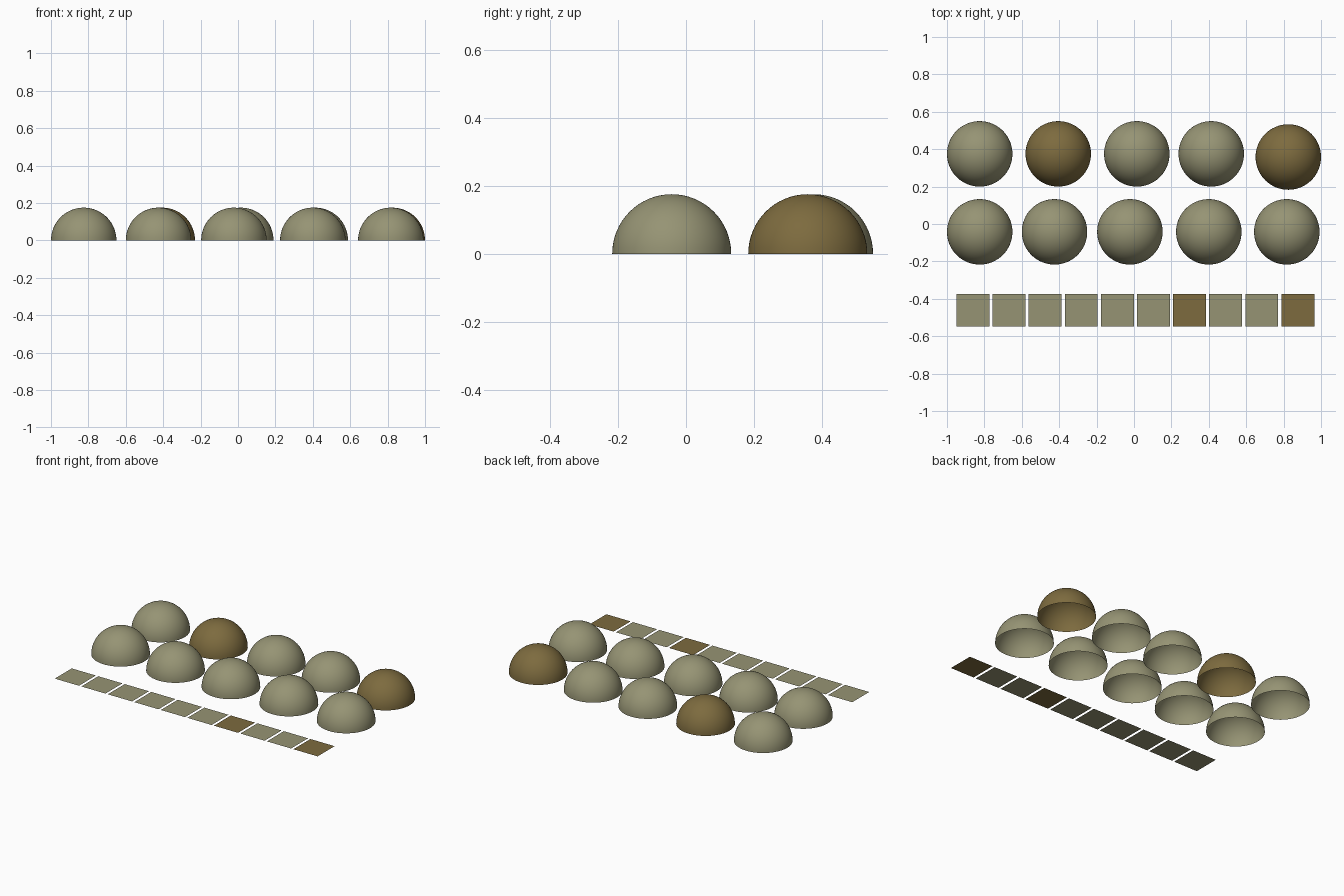
import bpy, bmesh, math

if "Cube" in bpy.data.objects:
    bpy.data.objects.remove(bpy.data.objects["Cube"])

def material(name, rgb):
    m = bpy.data.materials.new(name)
    m.diffuse_color = (*rgb, 1)
    m.use_nodes = True
    m.node_tree.nodes["Principled BSDF"].inputs["Base Color"].default_value = m.diffuse_color
    return m

SAGE = material("sage green", (0.305, 0.295, 0.175))
BROWN = material("olive brown", (0.205, 0.147, 0.049))

R = 0.175        # dome radius
TILE = 0.176     # tile side
PITCH = 0.193    # tile spacing

def add_object(name, bm, mat, location):
    mesh = bpy.data.meshes.new(name)
    bm.to_mesh(mesh)
    bm.free()
    mesh.materials.append(mat)
    ob = bpy.data.objects.new(name, mesh)
    ob.location = location
    bpy.context.collection.objects.link(ob)
    return ob

# Open hemispherical shell, no floor
def dome(name, x, y, mat):
    bm = bmesh.new()
    bmesh.ops.create_uvsphere(bm, u_segments=64, v_segments=32, radius=R)
    low = [v for v in bm.verts if v.co.z < -1e-4]
    bmesh.ops.delete(bm, geom=low, context='VERTS')
    for f in bm.faces:
        f.smooth = True
    add_object(name, bm, mat, (x, y, 0))

# Single flat square facing up
def tile(name, x, y, mat):
    bm = bmesh.new()
    bmesh.ops.create_grid(bm, x_segments=1, y_segments=1, size=TILE / 2)
    add_object(name, bm, mat, (x, y, 0))

# Back row of domes: two brown, the last one slightly forward
back = [(-0.825, 0.375), (-0.405, 0.375), (0.015, 0.375), (0.413, 0.375), (0.825, 0.358)]
for i, (x, y) in enumerate(back):
    dome(f"back_dome_{i + 1}", x, y, BROWN if i in (1, 4) else SAGE)

# Front row of domes
for i, x in enumerate((-0.825, -0.425, -0.022, 0.40, 0.817)):
    dome(f"front_dome_{i + 1}", x, -0.042, SAGE)

# Row of ten tiles
for i in range(10):
    tile(f"tile_{i + 1}", -0.861 + i * PITCH, -0.461, BROWN if i in (6, 9) else SAGE)
